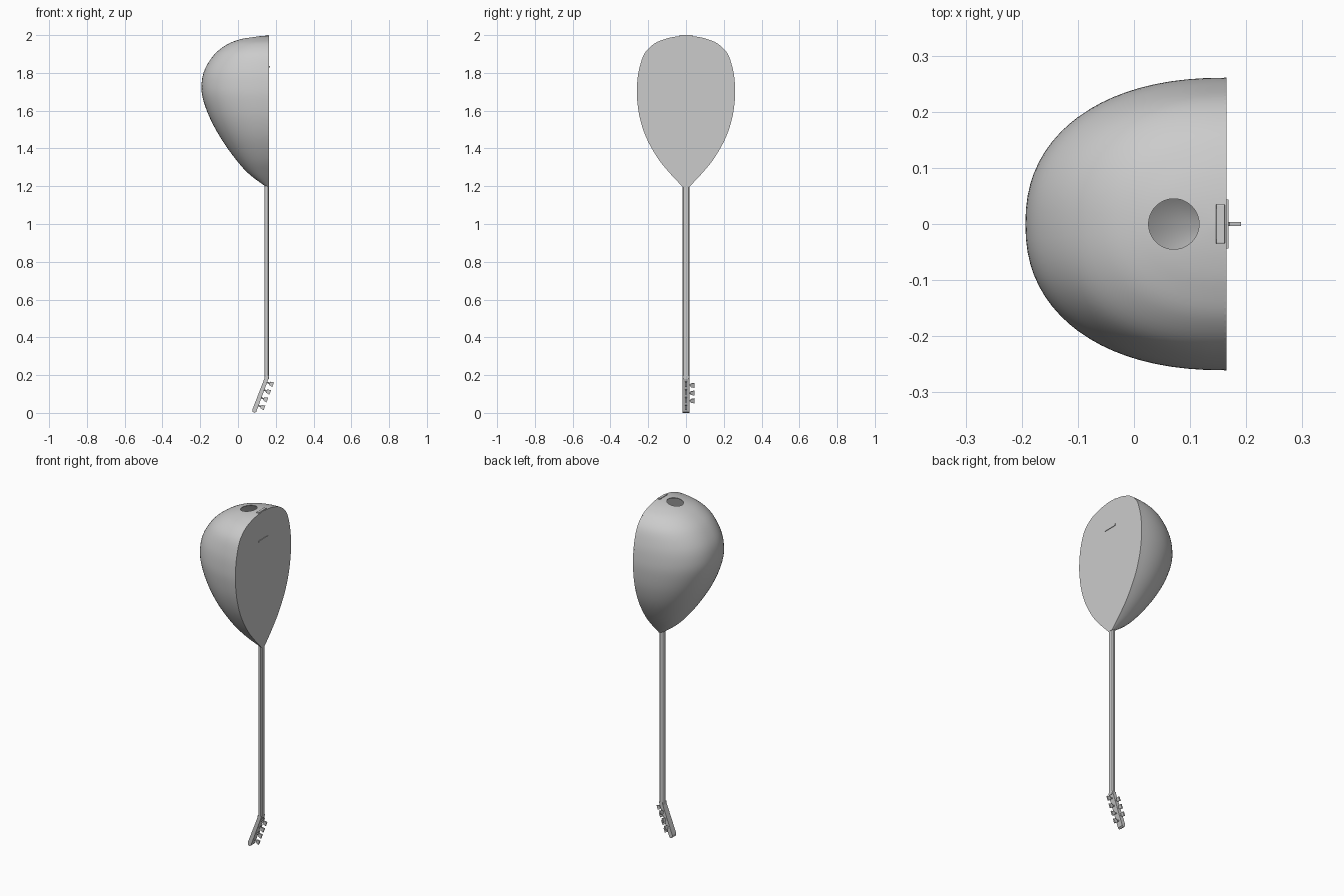
import bpy, bmesh
from math import sin, cos, pi, radians
from mathutils import Vector, Matrix

cube = bpy.data.objects.get("Cube")
if cube:
    bpy.data.objects.remove(cube)

grey = bpy.data.materials.new("plain_grey")
grey.use_nodes = True
grey.diffuse_color = (0.6, 0.6, 0.6, 1)
grey.node_tree.nodes["Principled BSDF"].inputs["Base Color"].default_value = (0.6, 0.6, 0.6, 1)


def add_object(name, bm, smooth=None):
    bmesh.ops.recalc_face_normals(bm, faces=bm.faces)
    mesh = bpy.data.meshes.new(name)
    bm.to_mesh(mesh)
    bm.free()
    mesh.materials.append(grey)
    ob = bpy.data.objects.new(name, mesh)
    bpy.context.collection.objects.link(ob)
    bpy.ops.object.select_all(action="DESELECT")
    ob.select_set(True)
    bpy.context.view_layer.objects.active = ob
    if smooth:
        bpy.ops.object.shade_smooth_by_angle(angle=radians(smooth))
    return ob


def prism(name, points, offset, smooth=None):
    """Extrude a closed outline along an offset."""
    bm = bmesh.new()
    face = bm.faces.new([bm.verts.new(p) for p in points])
    new = bmesh.ops.extrude_face_region(bm, geom=[face])["geom"]
    bmesh.ops.translate(bm, vec=offset, verts=[v for v in new if isinstance(v, bmesh.types.BMVert)])
    return add_object(name, bm, smooth)


def box(name, centre, size, bevel=0.0):
    bm = bmesh.new()
    bmesh.ops.create_cube(bm, size=1, matrix=Matrix.Translation(centre) @ Matrix.Diagonal((*size, 1)))
    if bevel:
        bmesh.ops.bevel(bm, geom=bm.edges[:], offset=bevel, segments=2, affect="EDGES", profile=0.5)
    return add_object(name, bm)


def catmull(p, steps):
    """Smooth curve through the given points."""
    p = [2 * p[0] - p[1]] + p + [2 * p[-1] - p[-2]]
    out = []
    for a, b, c, d in zip(p, p[1:], p[2:], p[3:]):
        for i in range(steps):
            t = i / steps
            out.append(0.5 * (2 * b + (c - a) * t + (2 * a - 5 * b + 4 * c - d) * t * t
                              + (3 * b - a - 3 * c + d) * t ** 3))
    return out + [p[-2]]


# Body profile: height, half width, depth
FACE_X = 0.163
profile = [Vector(p) for p in (
    (1.195, 0.016, 0.012), (1.265, 0.082, 0.105), (1.345, 0.147, 0.177), (1.45, 0.207, 0.251),
    (1.555, 0.243, 0.309), (1.66, 0.259, 0.348), (1.74, 0.259, 0.356), (1.82, 0.248, 0.338),
    (1.9, 0.221, 0.286), (1.952, 0.172, 0.218), (1.978, 0.115, 0.15), (1.991, 0.06, 0.085),
    (1.997, 0.0, 0.0))]
rows = catmull(profile, 5)

# Bowl: loft of half superellipses, hollow
SEGMENTS, POWER = 40, 2 / 2.25
bm = bmesh.new()
rings = []
for z, w, d in rows:
    ring = []
    for i in range(SEGMENTS + 1):
        a = pi * (i / SEGMENTS - 0.5)
        side = -1 if a < 0 else 1
        ring.append(bm.verts.new((FACE_X - d * max(cos(a), 0) ** POWER,
                                  side * w * abs(sin(a)) ** POWER, z)))
    rings.append(ring)
for low, high in zip(rings, rings[1:]):
    for i in range(SEGMENTS):
        bm.faces.new((low[i], low[i + 1], high[i + 1], high[i]))
bmesh.ops.remove_doubles(bm, verts=bm.verts, dist=0.0002)
bowl = add_object("bowl", bm)
if sum(p.normal.x * p.area for p in bowl.data.polygons) > 0:
    bowl.data.flip_normals()
shell = bowl.modifiers.new("shell", "SOLIDIFY")
shell.thickness, shell.offset = 0.004, -1

# Sound hole in the end of the bowl
bm = bmesh.new()
bmesh.ops.create_cone(bm, cap_ends=True, segments=48, radius1=0.045, radius2=0.045, depth=0.2,
                      matrix=Matrix.Translation((0.071, 0, 1.98)))
cutter = add_object("hole_cutter", bm)
cutter.hide_render = True
cut = bowl.modifiers.new("sound_hole", "BOOLEAN")
cut.object, cut.operation, cut.solver = cutter, "DIFFERENCE", "EXACT"
bpy.ops.object.select_all(action="DESELECT")
bowl.select_set(True)
bpy.context.view_layer.objects.active = bowl
for m in ("shell", "sound_hole"):
    bpy.ops.object.modifier_apply(modifier=m)
bpy.data.objects.remove(cutter)
bpy.ops.object.shade_smooth_by_angle(angle=radians(40))

# Flat soundboard closing the bowl
outline = [(FACE_X - 0.003, w, z) for z, w, d in rows]
outline += [(x, -y, z) for x, y, z in reversed(outline[:-1])]
prism("soundboard", outline, (0.005, 0, 0))

# Bridge and tailpiece
box("bridge", (0.166, 0, 1.832), (0.005, 0.088, 0.009))
box("tailpiece", (0.154, 0, 1.99), (0.016, 0.07, 0.02), 0.002)

# Neck: rounded back, chamfered flat front
section = [(0.164, 0.012), (0.159, 0.018)]
section += [(0.152 - 0.012 * sin(pi * i / 12), 0.018 * cos(pi * i / 12)) for i in range(13)]
section += [(0.159, -0.018), (0.164, -0.012)]
prism("neck", [(x, y, 0.18) for x, y in section], (0, 0, 1.03), 35)

# Tilted head with a rounded tip
prism("head", [(x, -0.018, z) for x, z in (
    (0.164, 0.195), (0.141, 0.195), (0.139, 0.18), (0.077, 0.02), (0.078, 0.006), (0.088, 0.0),
    (0.097, 0.006), (0.161, 0.18))], (0, 0.036, 0))

# Tuning pegs: round stem and flat flared knob
along = Vector((-0.35, 0, -0.94)).normalized()
front = Vector((0.94, 0, -0.35)).normalized()
left = Vector((0, 1, 0))


def peg(name, base, out, thin):
    bm = bmesh.new()
    bmesh.ops.create_cone(bm, cap_ends=True, segments=12, radius1=0.004, radius2=0.004, depth=0.03,
                          matrix=Matrix.Translation((0, 0, 0.015)))
    knob = bmesh.ops.create_cube(bm, size=1, matrix=Matrix.Translation((0, 0, 0.034))
                                 @ Matrix.Diagonal((0.026, 0.008, 0.02, 1)))["verts"]
    for v in knob:
        if v.co.z < 0.034:
            v.co.x *= 0.7
    turn = Matrix((along, thin, out)).transposed().to_4x4()
    bmesh.ops.transform(bm, matrix=Matrix.Translation(base) @ turn, verts=bm.verts)
    add_object(name, bm, 35)


def head_axis(z):
    return Vector((0.087 + (z - 0.01) * 0.372, 0, z))


for i in range(4):
    peg(f"front_peg_{i + 1}", head_axis(0.165 - 0.041 * i), front, left)
for i in range(3):
    peg(f"side_peg_{i + 1}", head_axis(0.146 - 0.041 * i), left, front)
